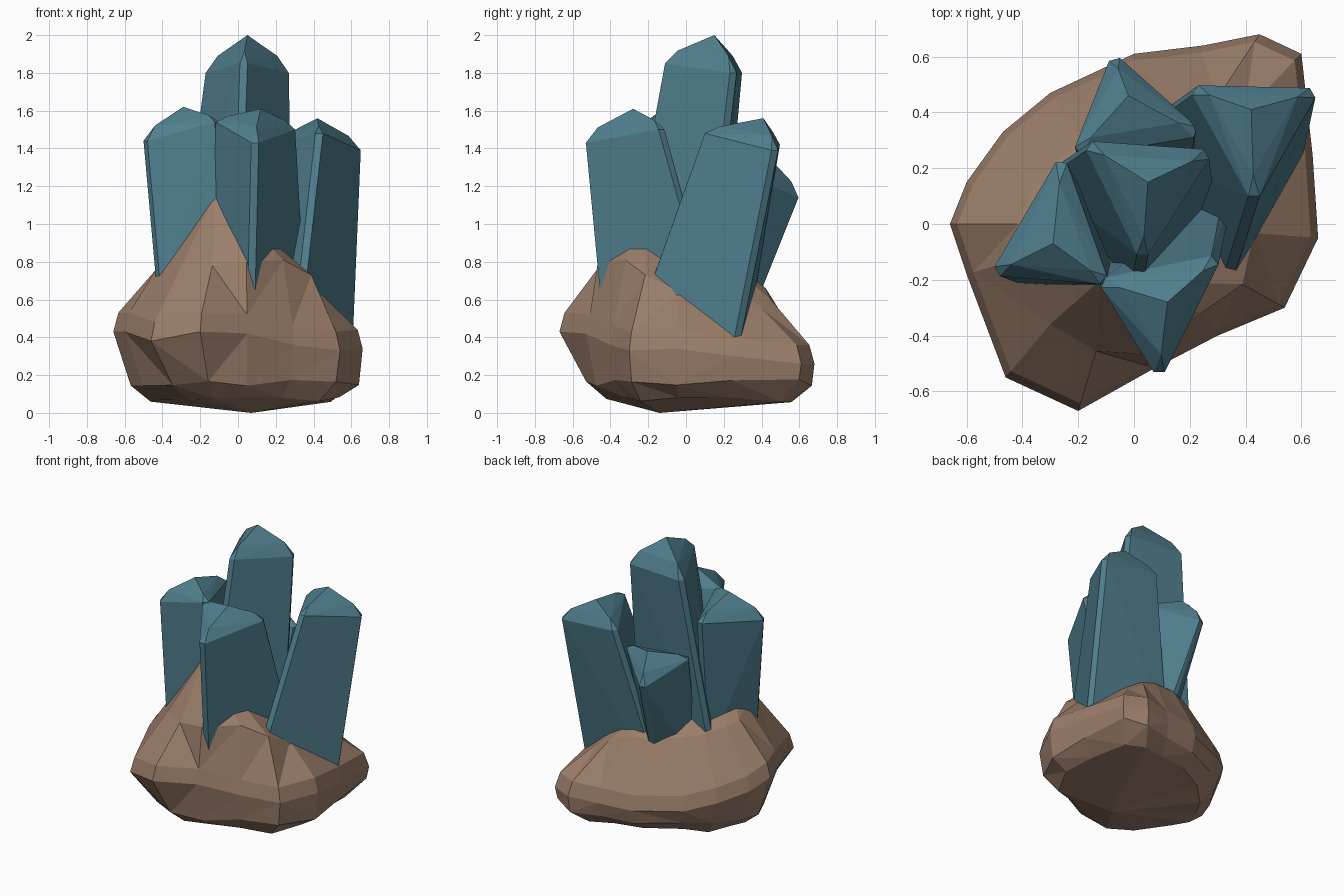
import bpy, bmesh, random
from mathutils import Vector

if "Cube" in bpy.data.objects:
    bpy.data.objects.remove(bpy.data.objects["Cube"])

random.seed(4)


def material(name, rgb):
    m = bpy.data.materials.new(name)
    m.diffuse_color = (*rgb, 1)
    m.use_nodes = True
    m.node_tree.nodes["Principled BSDF"].inputs["Base Color"].default_value = m.diffuse_color
    return m


TEAL = material("teal_crystal", (0.08, 0.21, 0.27))
BROWN = material("brown_rock", (0.33, 0.21, 0.145))


def finish(bm, name, mat):
    bmesh.ops.recalc_face_normals(bm, faces=bm.faces)
    mesh = bpy.data.meshes.new(name)
    bm.to_mesh(mesh)
    bm.free()
    mesh.materials.append(mat)
    bpy.context.collection.objects.link(bpy.data.objects.new(name, mesh))


def crystal(name, apex, top, base, base_z):
    """Three-sided prism with chamfered corners and a blunt three-sided tip."""
    apex = Vector(apex)
    top = [Vector(p) for p in top]
    base = [Vector((x, y, base_z)) for x, y in base]
    pts = [apex]
    for ring in (top, base):
        mid = sum(ring, Vector()) / 3
        for p in ring:
            out = (p - mid).to_2d().normalized()
            side = Vector((-out.y, out.x, 0)) * 0.02
            pts += [p + side, p - side]
    for p in top:
        ridge = apex.lerp(p, 0.75)
        ridge.z = apex.z + (p.z - apex.z) * 0.55
        pts.append(ridge)
    bm = bmesh.new()
    for p in pts:
        bm.verts.new(p)
    res = bmesh.ops.convex_hull(bm, input=bm.verts)
    bmesh.ops.delete(bm, geom=list({v for v in res["geom_interior"] + res["geom_unused"]
                                    if isinstance(v, bmesh.types.BMVert)}), context='VERTS')
    bmesh.ops.dissolve_limit(bm, angle_limit=0.03, verts=bm.verts, edges=bm.edges)
    finish(bm, name, TEAL)


# Crystals: apex, three shoulder corners, three foot corners, foot height
crystal("tall_crystal", (0.05, 0.15, 2.0),
        [(-0.16, 0.28, 1.8), (0.26, 0.25, 1.8), (0.03, -0.11, 1.85)],
        [(-0.32, 0.17), (0.28, 0.11), (-0.01, -0.34)], 0.6)
crystal("left_crystal", (-0.29, -0.07, 1.62),
        [(-0.49, -0.17, 1.44), (-0.11, -0.2, 1.54), (-0.26, 0.22, 1.5)],
        [(-0.41, -0.2), (-0.04, -0.21), (-0.25, 0.13)], 0.55)
crystal("front_crystal", (0.12, -0.28, 1.61),
        [(0.09, -0.53, 1.43), (-0.11, -0.21, 1.54), (0.29, -0.13, 1.5)],
        [(0.07, -0.45), (-0.14, -0.14), (0.34, 0.12)], 0.6)
crystal("right_crystal", (0.42, 0.41, 1.56),
        [(0.64, 0.47, 1.39), (0.22, 0.48, 1.42), (0.43, 0.10, 1.48)],
        [(0.595, 0.26), (-0.03, 0.3), (0.30, -0.31)], 0.33)
crystal("back_crystal", (-0.02, 0.46, 1.33),
        [(-0.07, 0.59, 1.14), (0.22, 0.33, 1.25), (-0.2, 0.26, 1.25)],
        [(0.02, 0.3), (0.2, 0.05), (-0.16, 0.08)], 0.4)

# Rock: widest outline (x, y, z), underside inset, shoulder scale and height
OUTLINE = [
    (-0.66, 0.0, 0.43, 0.86, 0.63, 0.78), (-0.6, 0.15, 0.37, 0.87, 0.63, 0.75),
    (-0.47, 0.33, 0.32, 0.90, 0.63, 0.72),
    (-0.3, 0.47, 0.27, 0.92, 0.63, 0.70), (0.0, 0.61, 0.25, 0.95, 0.65, 0.68),
    (0.25, 0.64, 0.25, 0.96, 0.66, 0.66),
    (0.45, 0.68, 0.26, 0.98, 0.66, 0.60), (0.60, 0.61, 0.26, 0.98, 0.66, 0.55),
    (0.64, 0.25, 0.30, 0.97, 0.70, 0.58), (0.66, -0.05, 0.34, 0.97, 0.65, 0.64),
    (0.54, -0.30, 0.33, 0.96, 0.72, 0.73), (0.30, -0.40, 0.36, 0.94, 0.80, 0.81),
    (0.05, -0.53, 0.42, 0.90, 0.88, 0.80), (-0.2, -0.67, 0.43, 0.79, 0.68, 0.78),
    (-0.46, -0.55, 0.38, 0.75, 0.65, 0.78), (-0.6, -0.18, 0.43, 0.84, 0.66, 0.82)]

bm = bmesh.new()
rings = [[] for _ in range(5)]
for x, y, z, low, up, top_z in OUTLINE:
    layers = [(low - 0.16, 0.07), (low, 0.16), (1.0, z), (0.96, z + 0.1), (up, top_z)]
    for i, (s, h) in enumerate(layers):
        h += random.uniform(-0.02, 0.02) if i < 2 else 0
        rings[i].append(bm.verts.new((x * s, y * s, h)))
n = len(OUTLINE)
for lower, upper in zip(rings, rings[1:]):
    for i in range(n):
        j = (i + 1) % n
        bm.faces.new((lower[i], lower[j], upper[j], upper[i]))
# Peak wedged between the front crystals, and the lowest point underneath
for ring, tip in ((rings[-1], (-0.12, -0.2, 1.16)), (rings[0], (0.07, -0.14, 0.0))):
    v = bm.verts.new(tip)
    for i in range(n):
        bm.faces.new((ring[i], ring[(i + 1) % n], v))
bmesh.ops.triangulate(bm, faces=bm.faces, quad_method='SHORT_EDGE')
finish(bm, "rock_base", BROWN)
